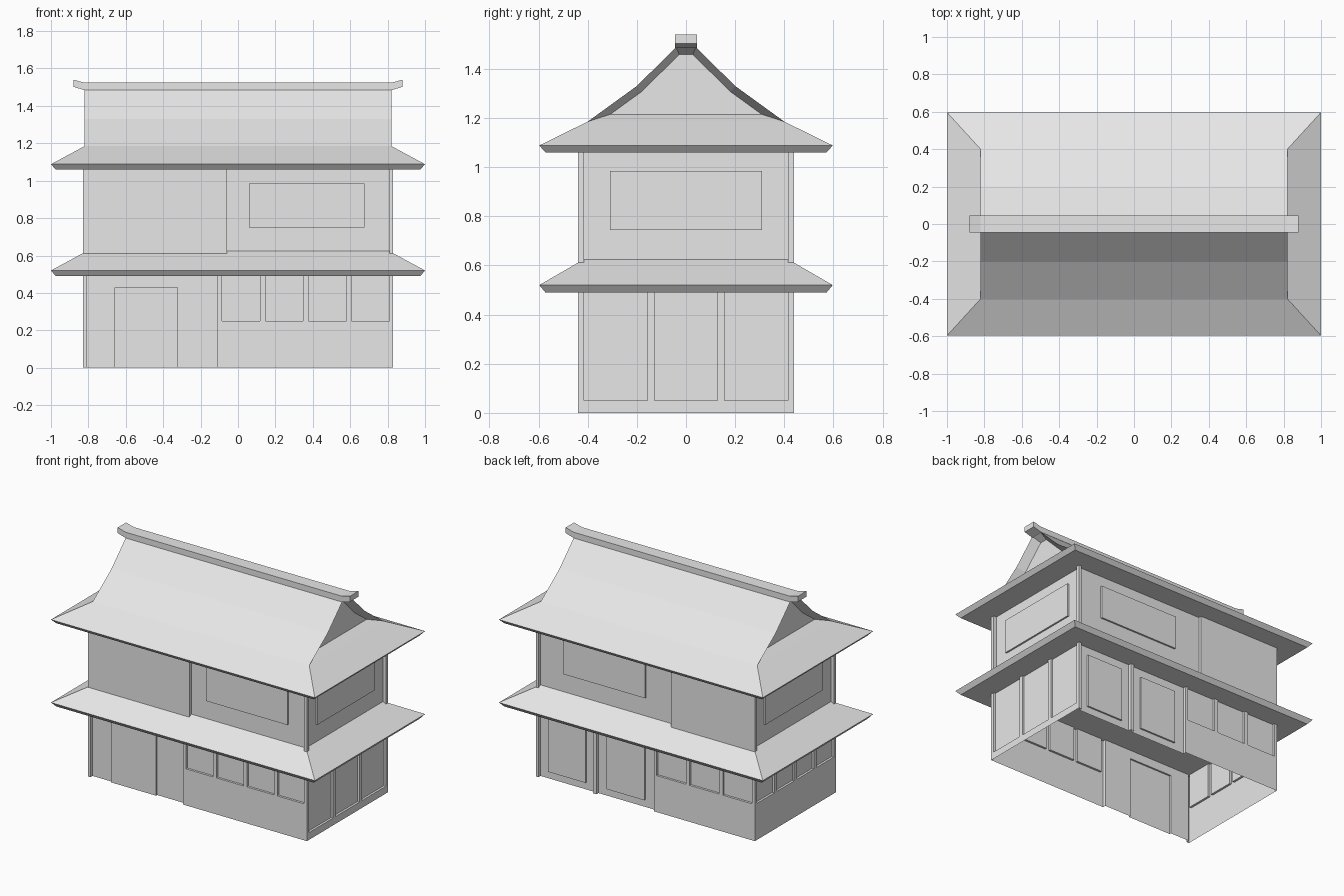
import bpy, bmesh
from math import pi
from mathutils import Matrix, Vector

cube = bpy.data.objects.get("Cube")
if cube:
    bpy.data.objects.remove(cube, do_unlink=True)

grey = bpy.data.materials.new("plain grey")
grey.use_nodes = True
grey.diffuse_color = (0.8, 0.8, 0.8, 1)
grey.node_tree.nodes["Principled BSDF"].inputs["Base Color"].default_value = (0.8, 0.8, 0.8, 1)


def finish(name, bm, recalc=True):
    bmesh.ops.remove_doubles(bm, verts=bm.verts, dist=1e-5)
    if recalc:
        bmesh.ops.recalc_face_normals(bm, faces=bm.faces)
    mesh = bpy.data.meshes.new(name)
    bm.to_mesh(mesh)
    bm.free()
    mesh.materials.append(grey)
    obj = bpy.data.objects.new(name, mesh)
    bpy.context.collection.objects.link(obj)
    return obj


def wall(name, turn, z0, z1, panels):
    """Thin wall sheet; each panel (u0, u1, low, high, depth) is set back from the outer plane."""
    half, out = ((0.83, 0.44), (0.44, 0.83))[turn % 2]
    us = sorted({-half, half, *[u for p in panels for u in p[:2]]})
    zs = sorted({z0, z1, *[z for p in panels for z in p[2:4]]})
    spin = Matrix.Rotation(turn * pi / 2, 3, "Z")
    bm = bmesh.new()

    def quad(*pts):
        bm.faces.new([bm.verts.new(spin @ Vector((u, d - out, z))) for u, d, z in pts])

    def depth(i, j):
        u, z = (us[i] + us[i + 1]) / 2, (zs[j] + zs[j + 1]) / 2
        found = 0
        for a, b, low, high, d in panels:
            if a < u < b and low < z < high:
                found = d
        return found

    for i in range(len(us) - 1):
        for j in range(len(zs) - 1):
            a, b, c, e = us[i], us[i + 1], zs[j], zs[j + 1]
            d = depth(i, j)
            quad((a, d, c), (b, d, c), (b, d, e), (a, d, e))
            # reveals between neighbouring cells
            if i + 2 < len(us) and depth(i + 1, j) != d:
                n = depth(i + 1, j)
                quad((b, d, c), (b, n, c), (b, n, e), (b, d, e))
            if j + 2 < len(zs) and depth(i, j + 1) != d:
                n = depth(i, j + 1)
                quad((a, d, e), (b, d, e), (b, n, e), (a, n, e))
    return finish(name, bm, recalc=False)


def row(start, end, count, low, high, depth, gap=0.028):
    """Evenly spaced panels along a wall."""
    w = (end - start - gap * (count - 1)) / count
    return [(start + k * (w + gap), start + k * (w + gap) + w, low, high, depth)
            for k in range(count)]


def hip_roof(name, rings):
    """Stack of rectangles (half x, half y, z), closed at both ends."""
    bm = bmesh.new()
    loops = [[bm.verts.new((sx * x, sy * y, z)) for sx, sy in ((-1, -1), (1, -1), (1, 1), (-1, 1))]
             for x, y, z in rings]
    for low, high in zip(loops, loops[1:]):
        for k in range(4):
            m = (k + 1) % 4
            bm.faces.new((low[k], low[m], high[m], high[k]))
    bm.faces.new(loops[0][::-1])
    bm.faces.new(loops[-1])
    return finish(name, bm)


# Ground storey walls
G = 0.49
STEP, PANEL, GLASS = 0.022, 0.01, 0.015
wall("ground_front_wall", 0, 0, G,
     [(-0.81, -0.11, 0, G, STEP), (-0.66, -0.32, 0, 0.43, PANEL)]
     + row(-0.085, 0.81, 4, 0.25, G, GLASS))
wall("ground_left_wall", 1, 0, G, row(-0.415, 0.415, 3, 0.05, G, GLASS))
wall("ground_back_wall", 2, 0, G,
     [(-0.81, -0.395, 0, G, STEP), (-0.37, 0.065, 0, G, STEP),
      (-0.745, -0.46, 0.05, 0.43, PANEL), (-0.3, -0.015, 0.05, 0.43, PANEL)]
     + row(0.085, 0.81, 3, 0.25, G, GLASS))
wall("ground_right_wall", 3, 0, G, row(-0.415, 0.415, 4, 0.25, G, GLASS))

# Upper storey walls
B, T = 0.58, 1.06
side = [(-0.415, 0.415, B, T, STEP), (-0.31, 0.31, 0.745, 0.985, PANEL)]
wall("upper_front_wall", 0, B, T,
     [(-0.06, 0.81, B, T, STEP), (0.06, 0.675, 0.75, 0.985, PANEL)])
wall("upper_left_wall", 1, B, T, side)
wall("upper_back_wall", 2, B, T,
     [(-0.81, 0.195, B, T, STEP), (-0.63, -0.01, 0.75, 0.985, PANEL)])
wall("upper_right_wall", 3, B, T, side)

# Roof skirts
hip_roof("lower_roof", [(0.975, 0.572, G), (1, 0.597, 0.52), (0.8, 0.41, 0.628)])
hip_roof("upper_roof_skirt", [(0.975, 0.572, T), (1, 0.597, 1.088), (0.82, 0.4, 1.185)])

# Gabled roof with set-back gable ends
half = [(0.4, 1.185), (0.2, 1.33), (0.04, 1.488)]
profile = half + [(-y, z) for y, z in reversed(half)]
bm = bmesh.new()
ends = [[bm.verts.new((x, y, z)) for y, z in profile] for x in (-0.82, 0.82)]
for k in range(len(profile)):
    m = (k + 1) % len(profile)
    bm.faces.new((ends[0][k], ends[0][m], ends[1][m], ends[1][k]))
gables = [bm.faces.new(loop) for loop in ends]
bmesh.ops.recalc_face_normals(bm, faces=bm.faces)
bmesh.ops.inset_individual(bm, faces=gables, thickness=0.03, depth=-0.06, use_even_offset=True)
finish("gabled_roof", bm, recalc=False)

# Ridge cap with upturned ends
bm = bmesh.new()
sections = []
for x, low, high in ((-0.88, 1.502, 1.54), (-0.82, 1.484, 1.524), (0.82, 1.484, 1.524), (0.88, 1.502, 1.54)):
    sections.append([bm.verts.new((x, y, z)) for y, z in
                     ((-0.045, low), (0.045, low), (0.045, high), (-0.045, high))])
for a, b in zip(sections, sections[1:]):
    for k in range(4):
        m = (k + 1) % 4
        bm.faces.new((a[k], a[m], b[m], b[k]))
bm.faces.new(sections[0])
bm.faces.new(sections[-1])
finish("ridge_cap", bm)
